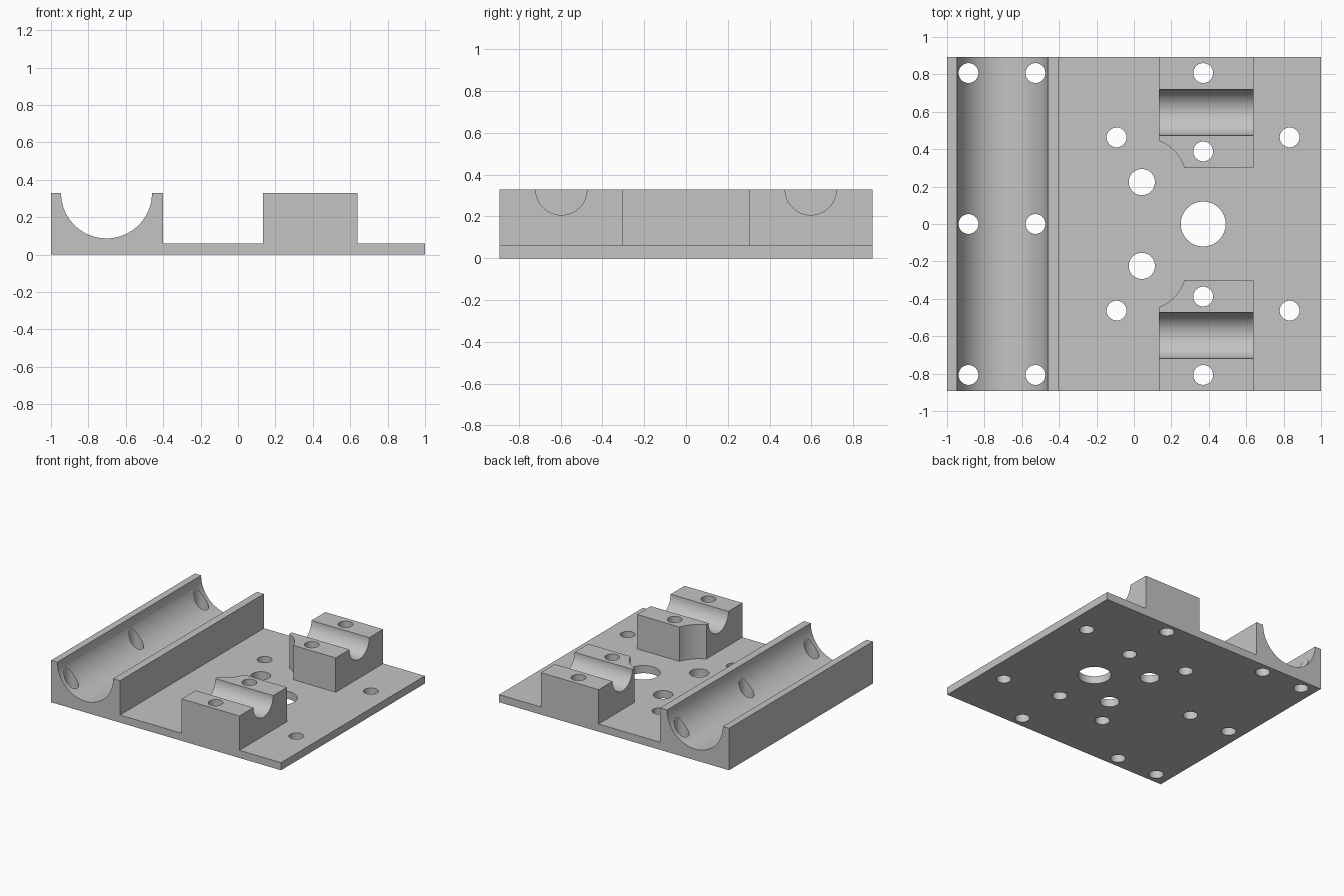
import bpy, bmesh
from math import sin, cos, pi, radians, acos, asin, atan2
from mathutils import Matrix, Vector

if "Cube" in bpy.data.objects:
    bpy.data.objects.remove(bpy.data.objects["Cube"], do_unlink=True)

HALF_Y = 0.893      # half depth of the plate
TOP = 0.33          # height of rail and blocks
FLOOR = 0.06        # plate thickness

grey = bpy.data.materials.new("machined grey")
grey.use_nodes = True
colour = (0.55, 0.55, 0.55, 1)
grey.diffuse_color = colour
grey.node_tree.nodes["Principled BSDF"].inputs["Base Color"].default_value = colour


def add_object(name, bm):
    bmesh.ops.recalc_face_normals(bm, faces=bm.faces)
    mesh = bpy.data.meshes.new(name)
    bm.to_mesh(mesh)
    bm.free()
    mesh.materials.append(grey)
    obj = bpy.data.objects.new(name, mesh)
    bpy.context.collection.objects.link(obj)
    return obj


def prism(name, outline, push):
    """Solid made by sweeping a closed outline along a vector."""
    bm = bmesh.new()
    face = bm.faces.new([bm.verts.new(p) for p in outline])
    swept = bmesh.ops.extrude_face_region(bm, geom=[face])
    verts = [v for v in swept["geom"] if isinstance(v, bmesh.types.BMVert)]
    bmesh.ops.translate(bm, verts=verts, vec=push)
    return add_object(name, bm)


def arc(cx, cy, r, start, end, steps):
    angles = [start + (end - start) * i / steps for i in range(steps + 1)]
    return [(cx + r * cos(a), cy + r * sin(a)) for a in angles]


# Plate and channel rail in one front profile
profile = [(-1, 0), (1, 0), (1, FLOOR), (-0.4, FLOOR), (-0.4, TOP)]
profile += arc(-0.703, TOP, 0.243, 0, -pi, 48)
profile += [(-1, TOP)]
body = prism("mounting_plate", [(x, -HALF_Y, z) for x, z in profile],
             Vector((0, 2 * HALF_Y, 0)))

# Clamp blocks, each with an inner corner relieved around a bolt hole
X0, X1, Y0 = 0.135, 0.638, 0.303
BOLT_X, BOLT_Y, RELIEF = 0.042, 0.224, 0.24
a0 = asin((Y0 - BOLT_Y) / RELIEF)
a1 = acos((X0 - BOLT_X) / RELIEF)
footprint = [(X0, HALF_Y), (X1, HALF_Y), (X1, Y0)]
footprint += arc(BOLT_X, BOLT_Y, RELIEF, a0, a1, 12)
helpers = []
for side, label in ((-1, "front"), (1, "back")):
    block = prism(label + "_block", [(x, side * y, FLOOR / 2) for x, y in footprint],
                  Vector((0, 0, TOP - FLOOR / 2)))
    helpers.append((block, 'UNION'))

# Cutters: vertical holes and the cross grooves in the blocks
cut = bmesh.new()


def hole(x, y, r):
    bmesh.ops.create_cone(cut, cap_ends=True, segments=48, radius1=r, radius2=r,
                          depth=2, matrix=Matrix.Translation((x, y, 0)))


hole(0.37, 0, 0.12)
for x in (-0.885, -0.527):
    hole(x, 0, 0.053)
for s in (-1, 1):
    hole(BOLT_X, s * BOLT_Y, 0.07)
    for x, y in ((-0.885, 0.807), (-0.527, 0.807), (0.37, 0.807),
                 (0.37, 0.388), (-0.093, 0.463), (0.832, 0.463)):
        hole(x, s * y, 0.053)
    bmesh.ops.create_cone(
        cut, cap_ends=True, segments=64, radius1=0.123, radius2=0.123, depth=0.7,
        matrix=Matrix.Translation(((X0 + X1) / 2, s * 0.597, TOP))
        @ Matrix.Rotation(radians(90), 4, 'Y'))
helpers.append((add_object("hole_cutter", cut), 'DIFFERENCE'))

# Combine into one solid
for obj, operation in helpers:
    obj.hide_render = True
    mod = body.modifiers.new(obj.name, 'BOOLEAN')
    mod.operation = operation
    mod.solver = 'EXACT'
    mod.object = obj
bpy.context.view_layer.update()
solid = bpy.data.meshes.new_from_object(
    body.evaluated_get(bpy.context.evaluated_depsgraph_get()))
body.modifiers.clear()
body.data = solid
for obj, _ in helpers:
    bpy.data.objects.remove(obj, do_unlink=True)

# Smooth curved walls, sharp edges elsewhere
for obj in bpy.context.selected_objects:
    obj.select_set(False)
body.select_set(True)
bpy.context.view_layer.objects.active = body
bpy.ops.object.shade_smooth_by_angle(angle=radians(15))
